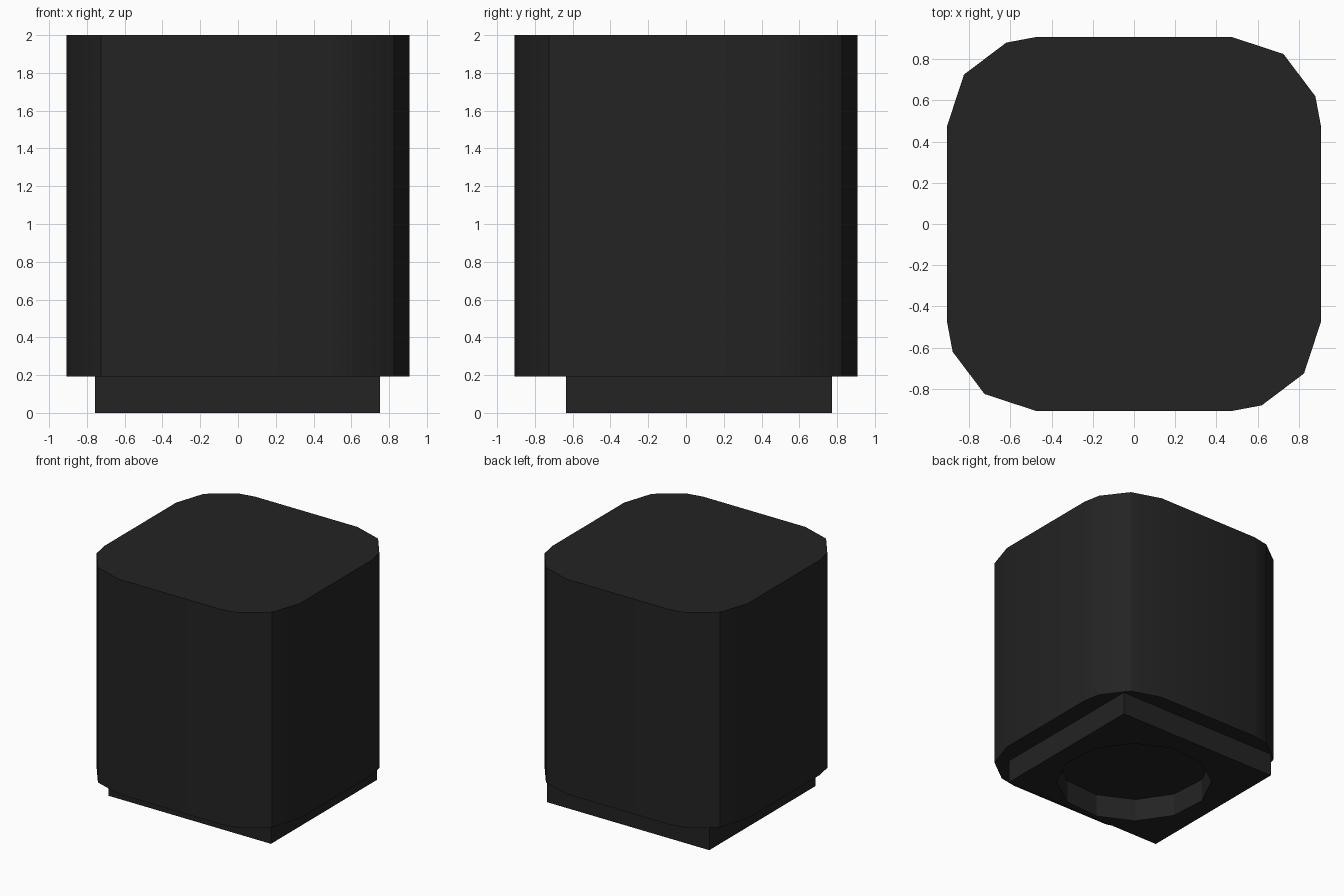
import bpy, bmesh, math
from mathutils import Vector, Matrix

cube = bpy.data.objects.get("Cube")
if cube:
    bpy.data.objects.remove(cube, do_unlink=True)

SEAM = 0.193  # height where the block meets its foot
TOP = 2.0

black = bpy.data.materials.new("soft_black")
black.use_nodes = True
colour = (0.0168, 0.0168, 0.0168, 1)
black.diffuse_color = colour
black.node_tree.nodes["Principled BSDF"].inputs["Base Color"].default_value = colour


def finish(name, bm):
    bmesh.ops.recalc_face_normals(bm, faces=bm.faces)
    mesh = bpy.data.meshes.new(name)
    bm.to_mesh(mesh)
    bm.free()
    mesh.materials.append(black)
    ob = bpy.data.objects.new(name, mesh)
    bpy.context.collection.objects.link(ob)
    bpy.ops.object.select_all(action='DESELECT')
    ob.select_set(True)
    bpy.context.view_layer.objects.active = ob
    bpy.ops.object.shade_smooth_by_angle(angle=math.radians(30))
    return ob


def loop(bm, points, z):
    verts = [bm.verts.new((x, y, z)) for x, y in points]
    return [bm.edges.new((v, verts[i - 1])) for i, v in enumerate(verts)]


# Block: one rounded corner repeated by quarter turns, then extruded
corner = [(0.907, 0.475), (0.88, 0.62), (0.725, 0.825), (0.475, 0.907)]
outline = [Matrix.Rotation(q * math.pi / 2, 2) @ Vector(p)
           for q in range(4) for p in corner]
bm = bmesh.new()
base = bm.faces.new([bm.verts.new((p.x, p.y, SEAM)) for p in outline])
ext = bmesh.ops.extrude_face_region(bm, geom=[base], use_keep_orig=True)
bmesh.ops.translate(bm, vec=(0, 0, TOP - SEAM),
                    verts=[g for g in ext["geom"] if isinstance(g, bmesh.types.BMVert)])
finish("block", bm)

# Foot: rectangular plate with a round hole open to the underside
x0, x1, y0, y1 = -0.757, 0.752, -0.636, 0.772
sides, radius, turn = 12, 0.61, math.radians(19)
circle = [(radius * math.cos(turn + i * math.tau / sides),
           radius * math.sin(turn + i * math.tau / sides)) for i in range(sides)]
bm = bmesh.new()
edges = loop(bm, [(x0, y0), (x1, y0), (x1, y1), (x0, y1)], 0) + loop(bm, circle, 0)
bmesh.ops.triangle_fill(bm, edges=edges, use_beauty=True, normal=(0, 0, -1))
rim = [e for e in bm.edges if e.is_boundary]
ext = bmesh.ops.extrude_edge_only(bm, edges=rim)
bmesh.ops.translate(bm, vec=(0, 0, SEAM),
                    verts=[g for g in ext["geom"] if isinstance(g, bmesh.types.BMVert)])
finish("foot_plate", bm)
